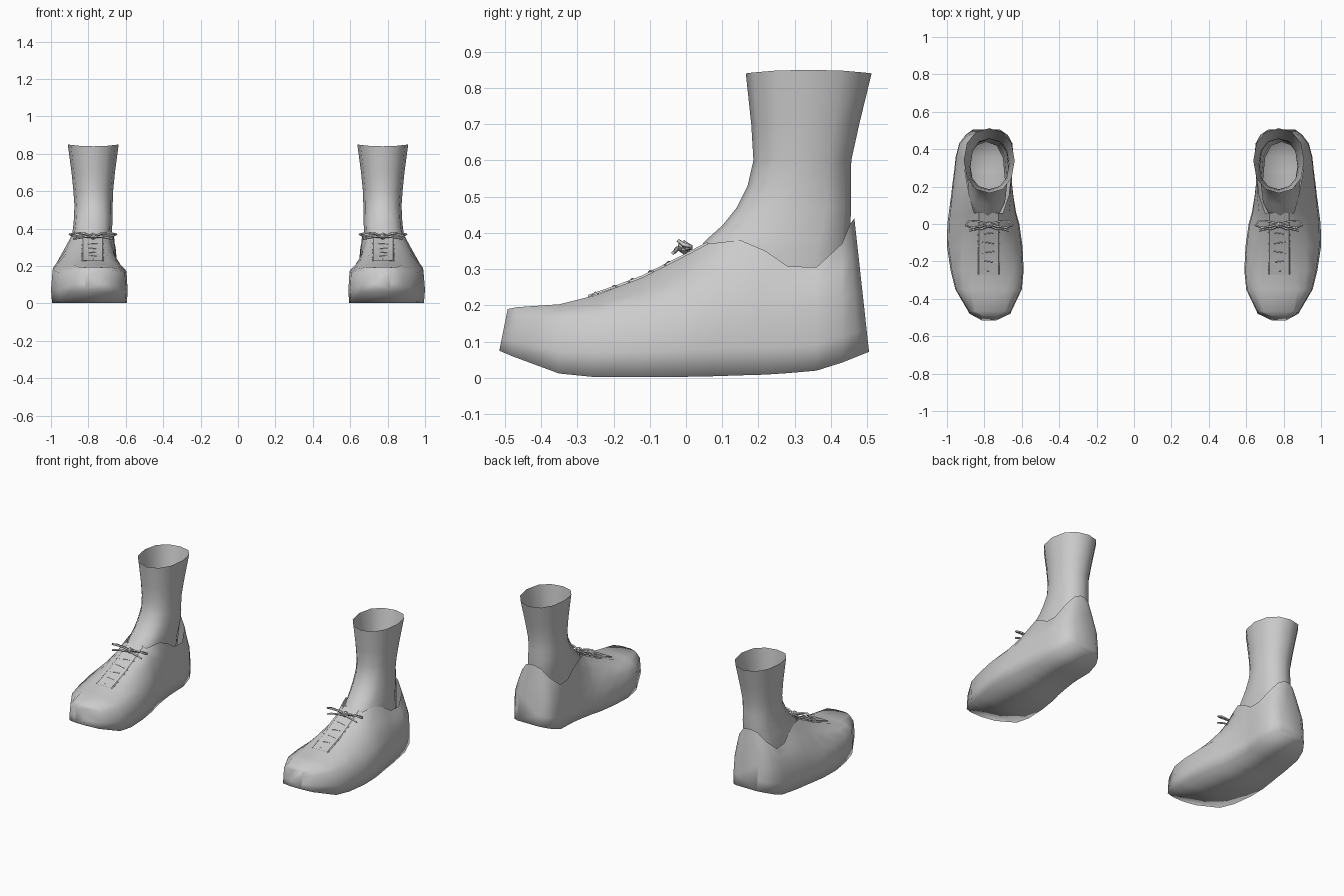
import bpy, bmesh, math

if "Cube" in bpy.data.objects:
    bpy.data.objects.remove(bpy.data.objects["Cube"])

grey = bpy.data.materials.new("plain grey")
grey.diffuse_color = (0.6, 0.6, 0.6, 1)
grey.use_nodes = True
grey.node_tree.nodes["Principled BSDF"].inputs["Base Color"].default_value = grey.diffuse_color


def finish(ob, angle=40):
    """Colour, smooth and mirror a part to make the pair."""
    ob.data.materials.append(grey)
    bpy.ops.object.select_all(action='DESELECT')
    ob.select_set(True)
    bpy.context.view_layer.objects.active = ob
    if ob.type == 'MESH':
        bpy.ops.object.shade_smooth_by_angle(angle=math.radians(angle))
    m = ob.modifiers.new("pair", 'MIRROR')
    m.use_mirror_merge = False


def loft(name, rings, closed, angle=40, caps=(), bridge=0):
    """Skin a row of point rings; bridge closes the first few open rings."""
    bm = bmesh.new()
    vs = [[bm.verts.new(p) for p in r] for r in rings]
    n = len(rings[0])
    for i in range(len(vs) - 1):
        a, b = vs[i], vs[i + 1]
        for j in range(n if closed or i < bridge else n - 1):
            k = (j + 1) % n
            bm.faces.new((a[j], a[k], b[k], b[j]))
    for c in caps:
        bm.faces.new(vs[c])
    bmesh.ops.recalc_face_normals(bm, faces=bm.faces)
    me = bpy.data.meshes.new(name)
    bm.to_mesh(me)
    bm.free()
    ob = bpy.data.objects.new(name, me)
    bpy.context.collection.objects.link(ob)
    finish(ob, angle)


# Shoe sections: y, lean, inner x, outer x, sole z, shoulder z, rim inner x, rim outer x, rim z
sections = [
    (-.515, .2, .735, .815, .075, .155, .74, .81, .19),
    (-.48, .1, .66, .88, .06, .16, .69, .85, .195),
    (-.35, 0, .60, .955, .012, .165, .685, .875, .203),
    (-.25, 0, .59, .98, .002, .17, .69, .87, .228),
    (-.12, 0, .596, 1.0, .002, .18, .705, .85, .277),
    (0, 0, .613, .998, .003, .19, .71, .845, .338),
    (.06, 0, .63, .99, .004, .195, .70, .855, .37),
    (.15, 0, .645, .978, .007, .20, .67, .88, .38),
    (.22, 0, .653, .97, .009, .20, .662, .893, .35),
    (.28, 0, .652, .962, .013, .20, .658, .903, .308),
    (.36, 0, .645, .953, .02, .20, .655, .905, .305),
    (.43, 0, .65, .935, .042, .22, .685, .88, .37),
    (.475, -.06, .672, .905, .06, .23, .73, .835, .425),
    (.505, -.11, .715, .865, .072, .24, .765, .80, .44),
]


def half(x, rim, zb, zs, rz):
    """Profile from the rim down to the sole edge."""
    mid = (x + (rim - x) * .54, zs + (rz - zs) * .54)
    return [(rim, rz), mid, (x + (rim - x) * .06, zs),
            (x, zb + (zs - zb) * .4), (x + (rim - x) * .04, zb)]


rings = []
for y, lean, xi, xo, zb, zs, ri, ro, rz in sections:
    prof = half(xi, ri, zb, zs, rz) + half(xo, ro, zb, zs, rz)[::-1]
    rings.append([(x, y + lean * (z - zb), z) for x, z in prof])
loft("shoe", rings, False, 110, caps=(0, -1), bridge=6)

# Ankle and lower leg: z, inner x, outer x, front y, back y
levels = [(.22, .69, .89, .03, .44), (.34, .68, .89, .02, .45), (.38, .675, .885, .055, .452),
          (.42, .672, .88, .10, .454), (.47, .672, .876, .14, .455), (.53, .67, .875, .17, .455),
          (.60, .668, .88, .186, .456), (.70, .658, .89, .18, .478), (.845, .638, .91, .165, .512)]


def square(t, p):
    """Push a sine or cosine outward to square off a round ring."""
    return math.copysign(abs(t) ** p, t)


rings = []
for z, x0, x1, y0, y1 in levels:
    p = .8 if z < .5 else .9
    rings.append([((x0 + x1) / 2 + (x1 - x0) / 2 * square(round(math.cos(a), 6), p),
                   (y0 + y1) / 2 + (y1 - y0) / 2 * square(round(math.sin(a), 6), p),
                   z + (.005 * math.cos(2 * a) if z > .8 else 0))
                  for a in (math.tau * i / 12 + math.pi / 2 for i in range(12))])
loft("leg", rings, True, 60)


# Tongue panel lying along the top of the shoe
def crown(y):
    pts = [(s[0], s[8]) for s in sections]
    for (a, za), (b, zb) in zip(pts, pts[1:]):
        if a <= y <= b:
            return za + (zb - za) * (y - a) / (b - a)


loft("tongue", [[(x, y, crown(y) + h) for x, h in
                 ((.72, 0), (.725, .006), (.83, .006), (.835, 0))]
                for y in (-.27, -.19, -.12, -.06, 0, .06)], False, 30)


# Laces and bow, as thin cords
def cord(name, paths, radius):
    cu = bpy.data.curves.new(name, 'CURVE')
    cu.dimensions = '3D'
    cu.bevel_depth, cu.bevel_resolution, cu.use_fill_caps = radius, 0, True
    for p in paths:
        s = cu.splines.new('POLY')
        s.points.add(len(p) - 1)
        for q, co in zip(s.points, p):
            q.co = (*co, 1)
    ob = bpy.data.objects.new(name, cu)
    bpy.context.collection.objects.link(ob)
    finish(ob)


rows = []
for i in range(5):
    y = -.25 + .05 * i
    d = .008 if i % 2 else -.008
    rows.append([(.718, y - d, crown(y - d) + .002), (.777, y, crown(y) + .007),
                 (.837, y + d, crown(y + d) + .002)])
cord("laces", rows, .003)

bow = []
for s in (-1, 1):
    loop = [(0, 0, .355), (.04, -.012, .372), (.09, -.02, .377), (.125, -.008, .368),
            (.11, .014, .362), (.06, .014, .358), (0, 0, .355)]
    tail = [(0, -.01, .355), (.04, -.026, .357), (.08, -.028, .35), (.105, -.036, .345)]
    bow += [[(.775 + s * x, y, z) for x, y, z in p] for p in (loop, tail)]
cord("bow", bow, .006)

# Knot in the middle of the bow
bpy.ops.mesh.primitive_ico_sphere_add(subdivisions=1, radius=.02, location=(0, 0, 0))
knot = bpy.context.object
knot.name = "knot"
for v in knot.data.vertices:
    v.co = (v.co.x + .775, v.co.y - .005, v.co.z + .36)
finish(knot)
